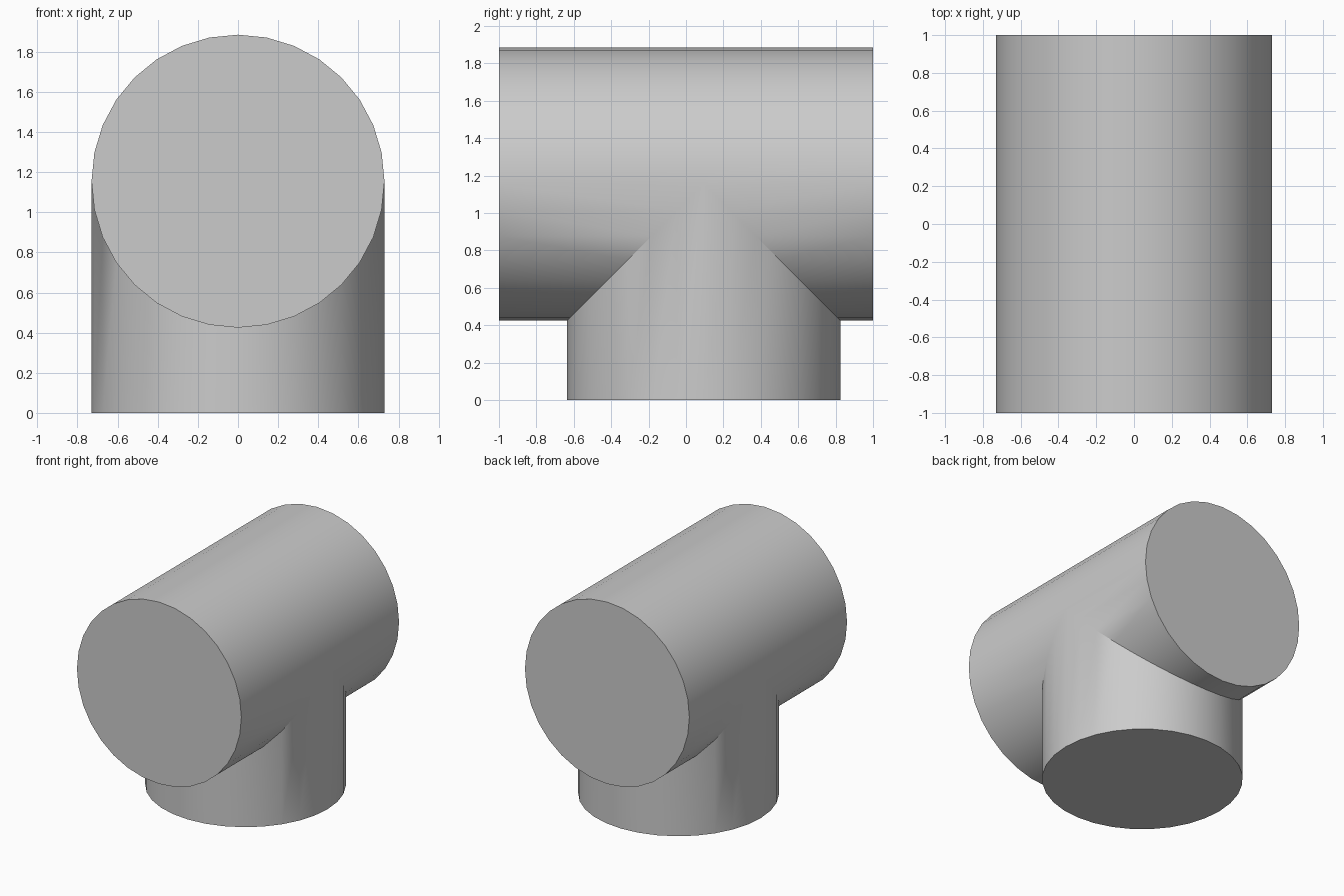
import bpy, bmesh
from math import sin, cos, pi, radians

cube = bpy.data.objects.get("Cube")
if cube:
    bpy.data.objects.remove(cube, do_unlink=True)

SIDES = 32
HALF = SIDES // 2
R = 0.73           # radius shared by both pipes
AXIS_Z = 1.155     # height of the horizontal pipe axis
BRANCH_Y = 0.095   # offset of the vertical branch

grey = bpy.data.materials.new("plain grey")
grey.use_nodes = True
colour = (0.6, 0.6, 0.6, 1)
grey.diffuse_color = colour
grey.node_tree.nodes["Principled BSDF"].inputs["Base Color"].default_value = colour

bm = bmesh.new()


def ring(point):
    """Closed ring of vertices; point maps cosine and sine offsets to a position."""
    angles = [2 * pi * k / SIDES for k in range(SIDES)]
    return [bm.verts.new(point(R * cos(a), R * sin(a))) for a in angles]


def face(*verts):
    """Face without repeated corners."""
    bm.faces.new(list(dict.fromkeys(verts)))


# Pipe ends, branch foot and the mitred seam where the pipes meet
front = ring(lambda c, s: (c, -1, AXIS_Z - s))
back = ring(lambda c, s: (c, 1, AXIS_Z - s))
foot = ring(lambda c, s: (c, BRANCH_Y + s, 0))
seam = ring(lambda c, s: (c, BRANCH_Y + s, AXIS_Z - abs(s)))

for k in range(SIDES):
    n = (k + 1) % SIDES
    # Vertical branch wall
    face(foot[k], foot[n], seam[n], seam[k])
    if k < HALF:
        # Lower half of the horizontal pipe, in front of and behind the branch
        face(front[k], front[n], seam[-n], seam[-k])
        face(back[k], back[n], seam[n], seam[k])
    else:
        # Upper half runs the full length, touching the seam at its two tips
        near = [seam[k]] if k == HALF else []
        far = [seam[n]] if n == 0 else []
        face(front[k], front[n], *far, back[n], back[k], *near)

# Flat end caps
for end in (front, back, foot):
    face(*end)

bmesh.ops.recalc_face_normals(bm, faces=bm.faces)
mesh = bpy.data.meshes.new("pipe_tee")
bm.to_mesh(mesh)
bm.free()
mesh.materials.append(grey)

tee = bpy.data.objects.new("pipe_tee", mesh)
bpy.context.collection.objects.link(tee)
bpy.ops.object.select_all(action="DESELECT")
tee.select_set(True)
bpy.context.view_layer.objects.active = tee
bpy.ops.object.shade_smooth_by_angle(angle=radians(30))
